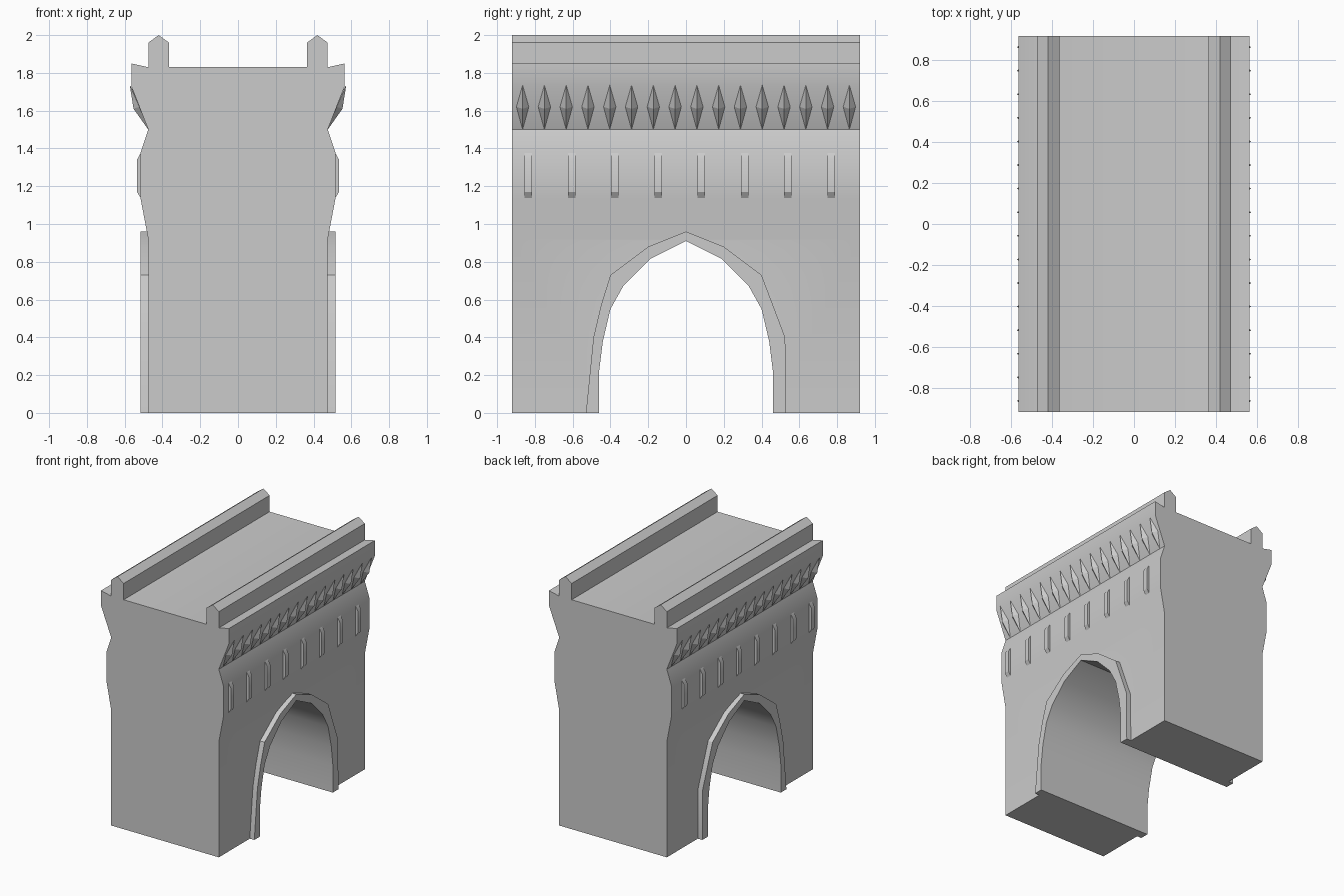
import bpy, bmesh, math
from mathutils import Vector

if "Cube" in bpy.data.objects:
    bpy.data.objects.remove(bpy.data.objects["Cube"])

L = 0.92  # half length along y


def make_object(name, bm, smooth=True):
    bmesh.ops.recalc_face_normals(bm, faces=bm.faces)
    me = bpy.data.meshes.new(name)
    bm.to_mesh(me)
    bm.free()
    ob = bpy.data.objects.new(name, me)
    bpy.context.collection.objects.link(ob)
    bpy.ops.object.select_all(action='DESELECT')
    ob.select_set(True)
    bpy.context.view_layer.objects.active = ob
    if smooth:
        bpy.ops.object.shade_smooth_by_angle(angle=math.radians(30))
    return ob


def add_prism(bm, points, offset):
    """Extrude a closed outline of 3D points by offset."""
    face = bm.faces.new([bm.verts.new(p) for p in points])
    res = bmesh.ops.extrude_face_region(bm, geom=[face], use_keep_orig=True)
    moved = [v for v in res['geom'] if isinstance(v, bmesh.types.BMVert)]
    bmesh.ops.translate(bm, verts=moved, vec=Vector(offset))


def mirrored(half):
    """Mirror a half outline (last point on or before the axis) across u = 0."""
    return half + [(-u, z) for u, z in reversed(half) if u > 0]


# Main body: moulded wall section swept along y
half = [(0.475, 0), (0.475, 0.92), (0.515, 1.13), (0.515, 1.38), (0.475, 1.5),
        (0.565, 1.73), (0.565, 1.85), (0.475, 1.83)]
bm = bmesh.new()
add_prism(bm, [(x, -L, z) for x, z in mirrored(half)], (0, 2 * L, 0))
body = make_object("gatehouse_body", bm, smooth=False)

# Pointed archway cut through the body
inner = [(0.46, 0), (0.46, 0.22), (0.44, 0.38), (0.40, 0.55),
         (0.33, 0.675), (0.19, 0.815), (0, 0.91)]
cut = [(0.46, -0.2)] + inner[1:]
bm = bmesh.new()
add_prism(bm, [(-1, y, z) for y, z in mirrored(cut)], (2, 0, 0))
cutter = make_object("arch_cutter", bm, smooth=False)
cutter.hide_render = True
mod = body.modifiers.new("archway", 'BOOLEAN')
mod.operation, mod.solver, mod.object = 'DIFFERENCE', 'EXACT', cutter
bpy.context.view_layer.objects.active = body
bpy.ops.object.modifier_apply(modifier=mod.name)
bpy.data.objects.remove(cutter)
body.select_set(True)
bpy.ops.object.shade_smooth_by_angle(angle=math.radians(30))

# Raised arch trim on both faces
outer_right = [(0.53, 0), (0.525, 0.40), (0.40, 0.73), (0.20, 0.88), (0, 0.96)]
outer_left = [(-0.20, 0.88), (-0.40, 0.73), (-0.45, 0.57), (-0.49, 0.40), (-0.53, 0)]
outline = outer_right + outer_left + mirrored(inner)[::-1]
bm = bmesh.new()
for s in (-1, 1):
    add_prism(bm, [(s * 0.474, y, z) for y, z in outline], (s * 0.041, 0, 0))
make_object("arch_trim", bm)

# Ridged parapets along the roof edges
bm = bmesh.new()
for s in (-1, 1):
    section = [(0.365, 1.83), (0.475, 1.83), (0.475, 1.96), (0.42, 2.0), (0.365, 1.96)]
    add_prism(bm, [(s * x, -L, z) for x, z in section], (0, 2 * L, 0))
make_object("parapets", bm)

# Row of diamond studs under the cornice
bm = bmesh.new()
for s in (-1, 1):
    for i in range(16):
        y = -0.865 + i * 1.73 / 15
        low, top, peak, back, a, b = [bm.verts.new((s * px, y + dy, pz)) for px, dy, pz in (
            (0.475, 0, 1.5), (0.573, 0, 1.735), (0.553, 0, 1.61), (0.50, 0, 1.62),
            (0.522, -0.033, 1.62), (0.522, 0.033, 1.62))]
        for e in (low, top):
            for w in (a, b):
                bm.faces.new((e, w, peak))
                bm.faces.new((e, back, w))
make_object("diamond_studs", bm, smooth=False)

# Shallow ribs on the wall band
bm = bmesh.new()
rib = [(0.51, 1.13), (0.535, 1.17), (0.535, 1.34), (0.51, 1.385)]
for s in (-1, 1):
    for i in range(8):
        y = -0.855 + i * 0.229
        add_prism(bm, [(s * x, y, z) for x, z in rib], (0, 0.04, 0))
make_object("wall_ribs", bm)
